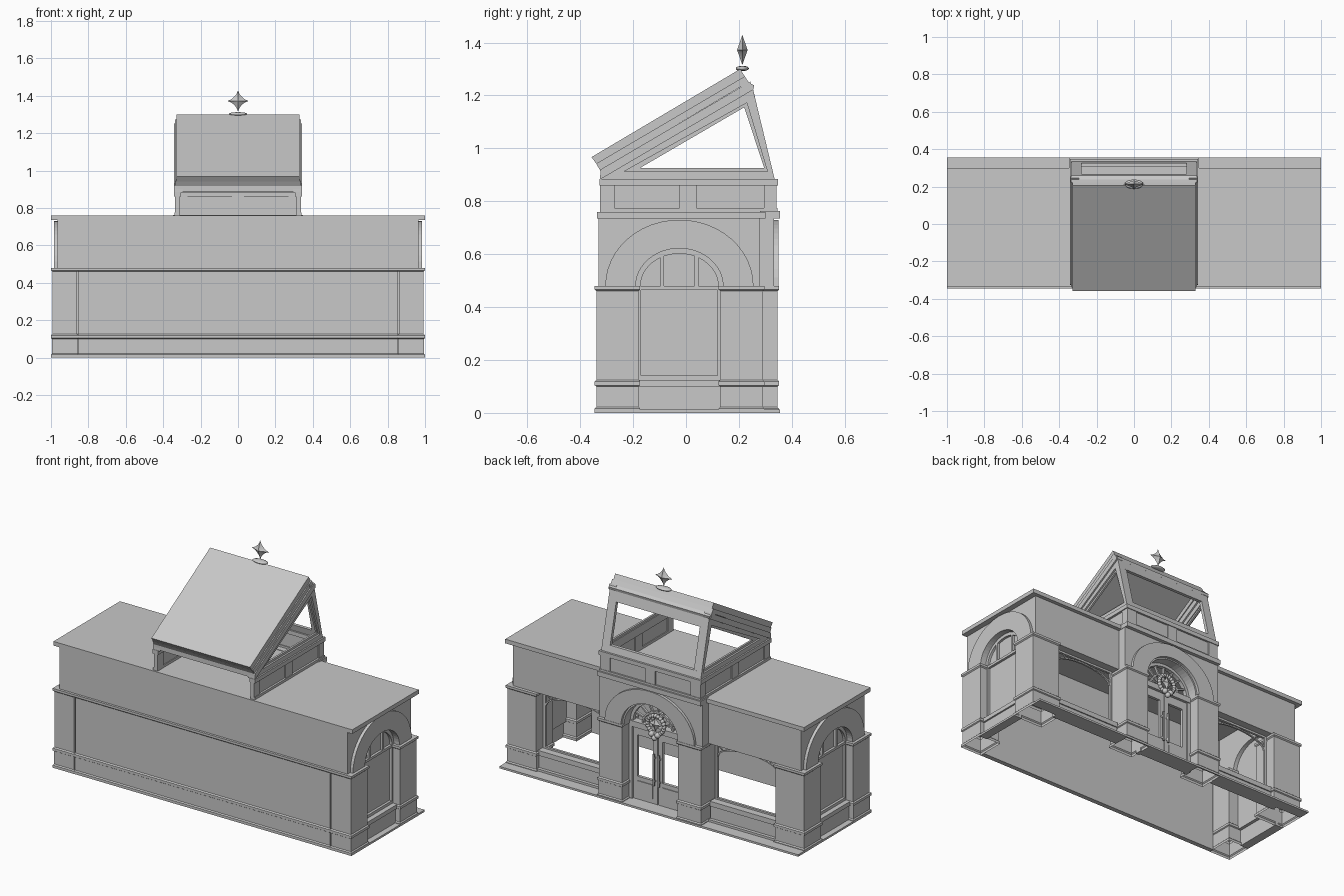
import bpy, bmesh, math
from mathutils import Vector

if "Cube" in bpy.data.objects:
    bpy.data.objects.remove(bpy.data.objects["Cube"])

GREY = (0.58, 0.58, 0.58, 1)
stone = bpy.data.materials.new("plain_grey")
stone.use_nodes = True
stone.diffuse_color = GREY
stone.node_tree.nodes["Principled BSDF"].inputs["Base Color"].default_value = GREY


def finish(name, bm):
    bmesh.ops.recalc_face_normals(bm, faces=bm.faces)
    mesh = bpy.data.meshes.new(name)
    bm.to_mesh(mesh)
    bm.free()
    mesh.materials.append(stone)
    ob = bpy.data.objects.new(name, mesh)
    bpy.context.collection.objects.link(ob)
    return ob


def bridge(bm, a, b):
    for i in range(len(a)):
        j = (i + 1) % len(a)
        bm.faces.new((a[i], a[j], b[j], b[i]))


def prism(name, pts, axis, lo, hi):
    """Extrude a 2D outline along an axis: x takes (y,z), y takes (x,z)."""
    bm = bmesh.new()
    place = (lambda a, b, d: (d, a, b)) if axis == "x" else (lambda a, b, d: (a, d, b))
    ends = [[bm.verts.new(place(a, b, d)) for a, b in pts] for d in (lo, hi)]
    for loop in ends:
        bm.faces.new(loop)
    bridge(bm, *ends)
    return finish(name, bm)


def box(name, x0, x1, y0, y1, z0, z1):
    return prism(name, rect(x0, x1, z0, z1), "y", y0, y1)


def side_box(name, s, x0, x1, y0, y1, z0, z1):
    return box(name, min(s * x0, s * x1), max(s * x0, s * x1), y0, y1, z0, z1)


def rect(a0, a1, b0, b1):
    return [(a0, b0), (a1, b0), (a1, b1), (a0, b1)]


def arc(c, rx, rz, n=24):
    return [(c + rx * math.cos(math.pi * i / n), SPRING + rz * math.sin(math.pi * i / n)) for i in range(n + 1)]


def arch_ring(name, c, outer, inner, axis, lo, hi):
    return prism(name, arc(c, *outer) + arc(c, *inner)[::-1], axis, lo, hi)


def arch_wall(name, c, a, b, top, inner, axis, lo, hi):
    return prism(name, [(b, SPRING), (b, top), (a, top), (a, SPRING)] + arc(c, *inner)[::-1], axis, lo, hi)


def frame(name, outer, inner, axis, lo, hi):
    """Bars joining matching corners of two outlines."""
    n = len(outer)
    for i in range(n):
        j = (i + 1) % n
        prism(name, [outer[i], outer[j], inner[j], inner[i]], axis, lo, hi)


def bar(name, p, q, axis, lo, hi, w):
    p, q = Vector(p), Vector(q)
    d = (q - p).normalized() * w / 2
    n = Vector((-d.y, d.x))
    return prism(name, [tuple(v) for v in (p + n, q + n, q - n, p - n)], axis, lo, hi)


SPRING, EAVES, TOP = 0.48, 0.735, 0.76

# Shared wall moulding: height and projection of foot, plinth, band, shaft, capital
MOULDING = ((0, 0.007), (0.016, 0.007), (0.022, 0.001), (0.1, 0.001), (0.104, 0.007), (0.119, 0.007),
            (0.125, 0), (0.46, 0), (0.466, 0.007), (0.48, 0.007))


def pier(name, x0, x1, y0, y1):
    """Hollow moulded pier, open below."""
    bm = bmesh.new()
    last = None
    for z, g in MOULDING:
        loop = [bm.verts.new((x, y, z)) for x, y in rect(x0 - g, x1 + g, y0 - g, y1 + g)]
        if last:
            bridge(bm, last, loop)
        last = loop
    bm.faces.new(last)
    return finish(name, bm)


# Blank long wall: plain above, moulded below
box("long_wall", -0.96, 0.96, -0.33, -0.315, SPRING, EAVES)
prism("long_wall_lower", [(-0.337 - g, z) for z, g in MOULDING] + [(-0.315, SPRING), (-0.315, 0)], "x", -0.853, 0.853)

# Flat roof and cornice
box("roof", -1, 1, -0.336, 0.3, EAVES, TOP)
box("centre_cornice", -0.347, 0.347, 0.28, 0.355, EAVES, TOP + 0.003)

# Steps between the piers
box("door_step", -0.18, 0.18, 0.25, 0.355, 0, 0.012)
box("step_lip", -1, 1, 0.347, 0.356, 0, 0.012)

for s in (1, -1):
    # Corner piers and arched end walls
    xa, xb = sorted((s * 0.8, s * 0.993))
    pier("facade_corner_pier", xa, xb, 0.13, 0.289)
    xa, xb = sorted((s * 0.86, s * 0.993))
    pier("rear_corner_pier", xa, xb, -0.338, -0.18)
    lo, hi = sorted((s * 0.9, s * 0.965))
    c = -0.025
    arch_wall("end_arch_wall", c, -0.33, 0.277, EAVES, (0.165, 0.142), "x", lo, hi)
    arch_ring("end_archivolt", c, (0.28, 0.25), (0.165, 0.142), "x", *sorted((s * 0.96, s * 0.983)))
    side_box("end_sill_panel", s, 0.945, 0.965, -0.18, 0.13, 0, 0.125)
    side_box("end_sill", s, 0.925, 0.975, -0.18, 0.13, 0.1, 0.125)
    side_box("end_step", s, 0.96, 1, -0.18, 0.13, 0, 0.012)
    side_box("bay_step", s, 0.346, 1, 0.285, 0.35, 0, 0.012)
    lo, hi = sorted((s * 0.925, s * 0.945))
    frame("end_window_frame", rect(-0.18, 0.13, 0.125, 0.48), rect(-0.17, 0.12, 0.142, 0.465), "x", lo, hi)
    arch_ring("end_fan_frame", c, (0.166, 0.143), (0.147, 0.122), "x", lo, hi)
    for y in (-0.09, 0.04):
        bar("end_fan_mullion", (y, 0.48), (y, 0.595), "x", lo, hi, 0.014)
    prism("end_glass", [(0.13, 0.12)] + arc(c, 0.155, 0.135) + [(-0.18, 0.12)], "x", *sorted((s * 0.925, s * 0.93)))

    # Display window bays
    side_box("bay_upper_wall", s, 0.34, 0.965, 0.2, 0.277, SPRING, EAVES)
    side_box("bay_lower_panel", s, 0.35, 0.82, 0.255, 0.265, 0, 0.1)
    side_box("bay_sill", s, 0.35, 0.82, 0.215, 0.272, 0.1, 0.13)
    side_box("bay_skirting", s, 0.35, 0.82, 0.26, 0.285, 0, 0.025)
    a, b = sorted((s * 0.355, s * 0.795))
    frame("bay_window_frame", rect(a, b, 0.13, 0.48), rect(a + 0.015, b - 0.015, 0.14, 0.468), "y", 0.215, 0.23)
    m = (a + b) / 2
    curve = [(m + 0.205 * math.cos(t), 0.39 + 0.07 * math.sin(t)) for t in [math.pi * i / 16 for i in range(17)]]
    for i, (p, q) in enumerate(zip(curve, curve[1:])):
        bar("bay_arch_trim", p, q, "y", 0.217, 0.228, 0.008)
        if i in (2, 4, 11, 13):
            bar("bay_arch_spoke", q, (q[0] + 0.25 * (q[0] - m), 0.47), "y", 0.219, 0.226, 0.006)

    # Entrance piers and door leaves
    xa, xb = sorted((s * 0.187, s * 0.341))
    pier("entrance_pier", xa, xb, 0.2, 0.345)
    xa, xb = sorted((s * 0.002, s * 0.168))
    frame("door_leaf", rect(xa, xb, 0.012, 0.45), rect(xa + 0.03, xb - 0.03, 0.15, 0.4), "y", 0.25, 0.268)
    box("door_panel", xa + 0.03, xb - 0.03, 0.262, 0.273, 0.04, 0.125)
    side_box("door_jamb", s, 0.165, 0.188, 0.24, 0.28, 0, SPRING)
    side_box("door_handle", s, 0.012, 0.022, 0.28, 0.29, 0.13, 0.32)
    for z in (0.15, 0.29):
        side_box("handle_mount", s, 0.012, 0.022, 0.265, 0.282, z, z + 0.01)

# Entrance arch and fanlight
arch_wall("entrance_arch_wall", 0, -0.345, 0.345, EAVES, (0.18, 0.16), "y", 0.25, 0.333)
arch_ring("entrance_archivolt", 0, (0.3, 0.25), (0.19, 0.168), "y", 0.33, 0.35)
box("door_transom", -0.18, 0.18, 0.24, 0.285, 0.45, 0.485)
arch_ring("fanlight_frame", 0, (0.181, 0.161), (0.162, 0.142), "y", 0.25, 0.275)
arch_ring("fanlight_inner_ring", 0, (0.105, 0.095), (0.095, 0.085), "y", 0.255, 0.272)
for i in range(1, 8):
    t = math.pi * i / 8
    u, v = math.cos(t), math.sin(t)
    bar("fanlight_spoke", (0.05 * u, SPRING + 0.05 * v), (0.17 * u, SPRING + 0.15 * v), "y", 0.255, 0.27, 0.009)


def star(name, y, z, r, depth):
    """Four-pointed star with curved edges and a raised centre."""
    bm = bmesh.new()
    rim = []
    for i in range(32):
        t = math.tau * i / 32
        k = r / (abs(math.cos(t)) ** 0.7 + abs(math.sin(t)) ** 0.7) ** (1 / 0.7)
        rim.append(bm.verts.new((k * math.cos(t), y, z + k * math.sin(t))))
    for d in (depth, -depth):
        tip = bm.verts.new((0, y + d, z))
        for i in range(32):
            bm.faces.new((rim[i], rim[(i + 1) % 32], tip))
    return finish(name, bm)


def ball(name, x, y, z, r, scale=(1, 1, 1)):
    bm = bmesh.new()
    bmesh.ops.create_uvsphere(bm, u_segments=16, v_segments=8, radius=r)
    bmesh.ops.scale(bm, vec=scale, verts=bm.verts)
    bmesh.ops.translate(bm, vec=(x, y, z), verts=bm.verts)
    ob = finish(name, bm)
    for p in ob.data.polygons:
        p.use_smooth = True
    return ob


# Wreath over the door
for i in range(20):
    t = math.tau * i / 20
    ball("wreath_leaf", 0.055 * math.cos(t), 0.29, 0.505 + 0.055 * math.sin(t), 0.012)
star("wreath_star", 0.292, 0.51, 0.045, 0.014)
for x, z in ((-0.02, 0.45), (0.02, 0.45), (0, 0.43)):
    ball("wreath_bauble", x, 0.3, z, 0.017)

# Roof lantern base, open towards the long wall
for s in (1, -1):
    side_box("lantern_side", s, 0.315, 0.328, -0.325, 0.335, TOP, 0.87)
    side_box("lantern_side_cap", s, 0.305, 0.342, -0.327, 0.347, 0.86, 0.885)
    side_box("lantern_side_base", s, 0.31, 0.34, -0.325, 0.342, TOP, 0.775)
    for y0, y1 in ((-0.325, -0.27), (-0.025, 0.04), (0.295, 0.342)):
        side_box("lantern_pilaster", s, 0.31, 0.336, y0, y1, TOP, 0.87)
    side_box("lantern_back_pilaster", s, 0.27, 0.336, 0.312, 0.342, TOP, 0.87)
box("lantern_back", -0.328, 0.328, 0.32, 0.335, TOP, 0.87)
box("lantern_back_cap", -0.342, 0.342, 0.305, 0.347, 0.86, 0.885)
box("lantern_back_base", -0.34, 0.34, 0.315, 0.345, TOP, 0.775)
box("lantern_back_mid_pilaster", -0.033, 0.033, 0.312, 0.342, TOP, 0.87)

# Sloping skylight: slab, raking mouldings and glazing frames
prism("skylight_slab", [(-0.357, 0.967), (0.205, 1.3), (0.222, 1.272), (-0.338, 0.94)], "x", -0.33, 0.33)
tri_out = [(-0.325, 0.884), (0.335, 0.884), (0.253, 1.225)]
tri_in = [(-0.235, 0.912), (0.308, 0.912), (0.23, 1.172)]
tri_bead = [(-0.175, 0.925), (0.296, 0.925), (0.22, 1.155)]
for s in (1, -1):
    frame("skylight_side_frame", tri_out, tri_in, "x", *sorted((s * 0.305, s * 0.333)))
    frame("skylight_side_bead", tri_in, tri_bead, "x", *sorted((s * 0.31, s * 0.322)))
    prism("raking_moulding", [(-0.338, 0.943), (0.22, 1.271), (0.236, 1.25), (-0.323, 0.918)], "x",
          *sorted((s * 0.29, s * 0.336)))
    prism("raking_fillet", [(-0.323, 0.92), (0.243, 1.252), (0.255, 1.222), (-0.325, 0.882)], "x",
          *sorted((s * 0.295, s * 0.342)))
    prism("skylight_back_stile", [(0.335, 0.884), (0.315, 0.884), (0.233, 1.225), (0.253, 1.225)], "x",
          *sorted((s * 0.28, s * 0.333)))
for z0, z1 in ((0.884, 0.925), (1.165, 1.225)):
    ya, yb = (0.335 - (z - 0.884) * 0.24 for z in (z0, z1))
    prism("skylight_back_rail", [(ya, z0), (yb, z1), (yb - 0.02, z1), (ya - 0.02, z0)], "x", -0.3, 0.3)
prism("skylight_top_moulding", [(0.2, 1.259), (0.222, 1.272), (0.238, 1.248), (0.258, 1.238), (0.254, 1.222),
                                (0.215, 1.208)], "x", -0.338, 0.338)
prism("skylight_front_moulding", [(-0.339, 0.941), (-0.3, 0.963), (-0.285, 0.942), (-0.324, 0.916)], "x", -0.334, 0.334)
prism("skylight_front_rail", [(-0.324, 0.889), (-0.324, 0.916), (-0.285, 0.938), (-0.285, 0.889)], "x", -0.331, 0.331)

# Finial
ball("finial_base", 0, 0.213, 1.302, 0.05, (1, 0.5, 0.2))
star("finial_star", 0.213, 1.372, 0.057, 0.02)
